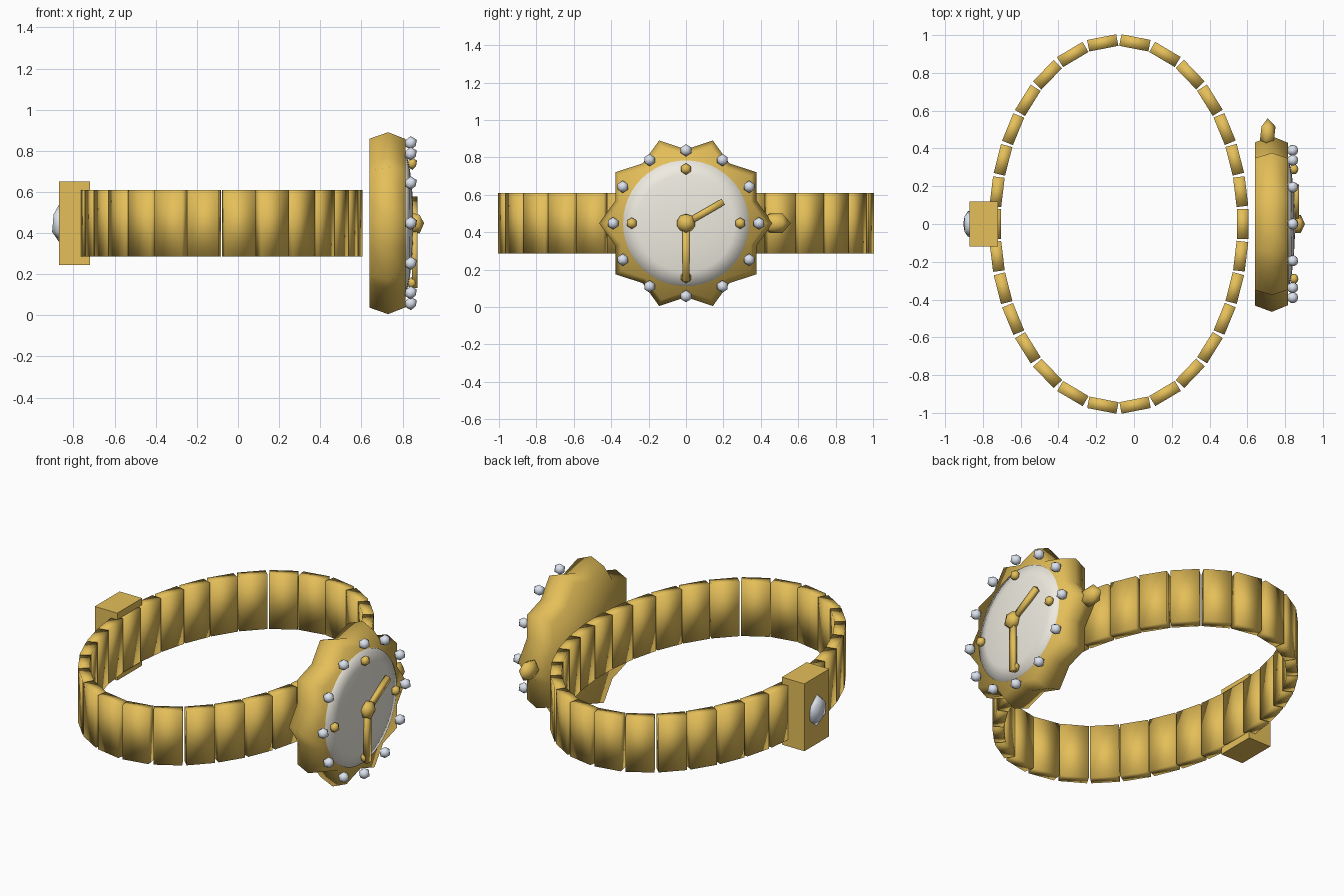
import bpy, bmesh
from math import sin, cos, pi, radians, hypot, atan2
from mathutils import Matrix, Vector

if "Cube" in bpy.data.objects:
    bpy.data.objects.remove(bpy.data.objects["Cube"])


def material(name, rgb):
    m = bpy.data.materials.new(name)
    m.diffuse_color = (*rgb, 1)
    m.use_nodes = True
    m.node_tree.nodes["Principled BSDF"].inputs["Base Color"].default_value = m.diffuse_color
    return m


GOLD = material("gold", (0.78, 0.52, 0.10))
SILVER = material("gem_silver", (0.72, 0.77, 0.86))
IVORY = material("dial_ivory", (0.86, 0.83, 0.75))
CZ = 0.448  # height of the dial centre


def finish(name, bm, mat, smooth=True):
    bmesh.ops.recalc_face_normals(bm, faces=bm.faces)
    for f in bm.faces:
        f.smooth = smooth
    me = bpy.data.meshes.new(name)
    bm.to_mesh(me)
    bm.free()
    me.materials.append(mat)
    ob = bpy.data.objects.new(name, me)
    bpy.context.collection.objects.link(ob)
    return ob


def box(name, centre, size, mat, rot=Matrix(), smooth=True):
    bm = bmesh.new()
    m = Matrix.Translation(centre) @ rot @ Matrix.Diagonal((*size, 1))
    bmesh.ops.create_cube(bm, size=1, matrix=m)
    return finish(name, bm, mat, smooth)


def stone(name, centre, radii, mat, rot=Matrix()):
    bm = bmesh.new()
    m = Matrix.Translation(centre) @ Matrix.Diagonal((*radii, 1)) @ rot
    bmesh.ops.create_icosphere(bm, subdivisions=1, radius=1, matrix=m)
    return finish(name, bm, mat, True)


def lathe(name, rings, count, mat, star=1.0):
    """Stack of (x, radius) rings around the x axis; odd points scaled by star."""
    bm = bmesh.new()
    loops = []
    for x, r in rings:
        loop = []
        for i in range(count):
            a, k = 2 * pi * i / count, r * (star if i % 2 else 1)
            loop.append(bm.verts.new((x, k * cos(a), CZ + k * sin(a))))
        loops.append(loop)
    for a, b in zip(loops, loops[1:]):
        for i in range(count):
            j = (i + 1) % count
            bm.faces.new((a[i], a[j], b[j], b[i]))
    bm.faces.new(loops[0])
    bm.faces.new(loops[-1])
    return finish(name, bm, mat)


# Bracelet: 30 links evenly spaced along an ellipse
RX, RY, N, STEPS = 0.655, 0.967, 30, 6000
pts = [(RX * cos(2 * pi * i / STEPS), RY * sin(2 * pi * i / STEPS)) for i in range(STEPS + 1)]
dist = [0.0]
for p, q in zip(pts, pts[1:]):
    dist.append(dist[-1] + hypot(q[0] - p[0], q[1] - p[1]))
k = 0
for n in range(N):
    while dist[k] < dist[-1] * n / N - 1e-6:
        k += 1
    x, y = pts[k]
    heading = atan2(y / RY ** 2, x / RX ** 2)
    box(f"band_link_{n + 1}", (x - 0.08, y, 0.448), (0.062, 0.157, 0.325), GOLD,
        Matrix.Rotation(heading, 4, 'Z'))

# Clasp with its gem
box("clasp", (-0.795, 0, 0.448), (0.15, 0.236, 0.405), GOLD, smooth=False)
stone("clasp_gem", (-0.868, 0, 0.448), (0.04, 0.08, 0.095), SILVER)

# Ten-pointed watch case and domed dial
lathe("watch_case", [(0.64, 0.432), (0.73, 0.465), (0.815, 0.43)], 20, GOLD, 0.85)
lathe("dial", [(0.80, 0.338), (0.82, 0.336), (0.836, 0.26), (0.847, 0.16), (0.852, 0.06)],
      48, IVORY)

# Twelve bezel gems and four hour markers
for i in range(12):
    a = radians(30 * i)
    stone(f"bezel_gem_{i + 1}", (0.84, 0.39 * cos(a), CZ + 0.39 * sin(a)), (0.033,) * 3, SILVER)
for i in range(4):
    a = radians(90 * i)
    stone(f"hour_marker_{i + 1}", (0.847, 0.29 * cos(a), CZ + 0.29 * sin(a)),
          (0.026, 0.031, 0.031), GOLD)


# Hands and hub
def hand(name, deg, length, width):
    a = radians(deg)
    box(name, (0.86, cos(a) * length / 2, CZ + sin(a) * length / 2), (0.026, length, width),
        GOLD, Matrix.Rotation(a, 4, 'X'))


hand("hour_hand", 30, 0.23, 0.036)
hand("minute_hand", -90, 0.315, 0.038)
stone("hand_hub", (0.865, 0, CZ), (0.04, 0.056, 0.056), GOLD, Matrix.Rotation(pi / 2, 4, 'Y'))

# Winding crown, pointing to +y
stone("winding_crown", (0.708, 0.48, CZ), (0.046, 0.08, 0.062), GOLD,
      Matrix.Rotation(-pi / 2, 4, 'X'))
